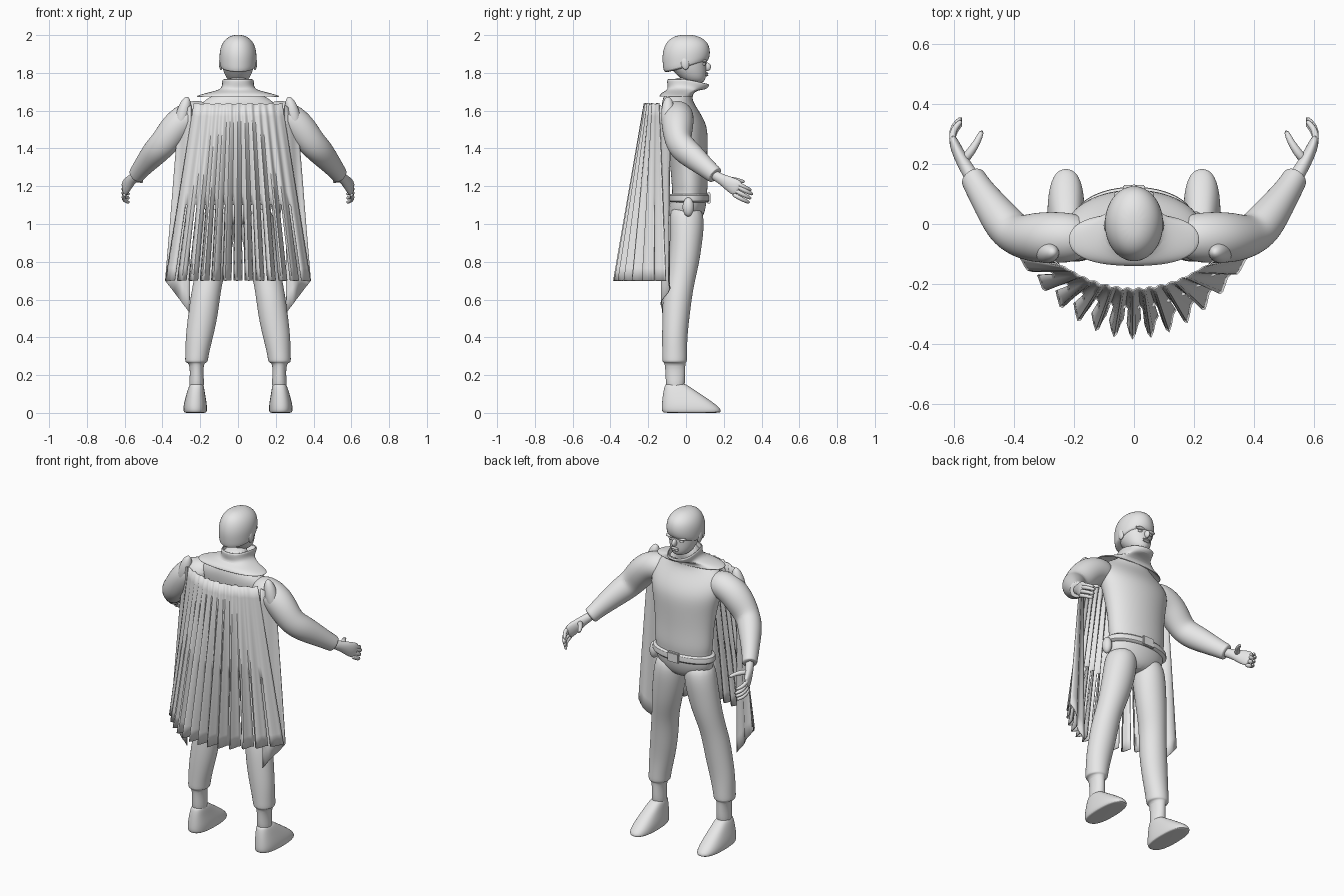
import bpy, bmesh, math
from mathutils import Vector, Matrix, Euler

cube = bpy.data.objects.get("Cube")
if cube:
    bpy.data.objects.remove(cube, do_unlink=True)

grey = bpy.data.materials.new("light grey")
grey.use_nodes = True
grey.diffuse_color = (.8, .8, .8, 1)
grey.node_tree.nodes["Principled BSDF"].inputs["Base Color"].default_value = grey.diffuse_color


def finish(name, bm, mirror=False, smooth=0, thick=0):
    """Turn a bmesh into a shaded object with its modifiers."""
    bmesh.ops.recalc_face_normals(bm, faces=bm.faces)
    mesh = bpy.data.meshes.new(name)
    bm.to_mesh(mesh)
    bm.free()
    mesh.materials.append(grey)
    obj = bpy.data.objects.new(name, mesh)
    bpy.context.collection.objects.link(obj)
    if mirror:
        obj.modifiers.new("Mirror", 'MIRROR').use_mirror_merge = False
    if smooth:
        sub = obj.modifiers.new("Subdivision", 'SUBSURF')
        sub.levels = sub.render_levels = smooth
    if thick:
        obj.modifiers.new("Solidify", 'SOLIDIFY').thickness = thick
    bpy.ops.object.select_all(action='DESELECT')
    obj.select_set(True)
    bpy.context.view_layer.objects.active = obj
    bpy.ops.object.shade_smooth_by_angle(angle=math.radians(50))
    return obj


def loft(name, rows, level=True, power=1, bend=None, caps=True, sides=16, smooth=2, **options):
    """Skin rings (x, y, z, radius a, radius b), level or square to the path."""
    bm = bmesh.new()
    centres = [Vector(r[:3]) for r in rows]
    rings = []
    for i, row in enumerate(rows):
        a, b = Vector((1, 0, 0)), Vector((0, 1, 0))
        if not level:
            t = (centres[min(i + 1, len(rows) - 1)] - centres[max(i - 1, 0)]).normalized()
            a = t.cross(Vector((0, 0, 1))).normalized()
            b = a.cross(t)
        ring = []
        for k in range(sides):
            c, s = math.cos(math.tau * k / sides), math.sin(math.tau * k / sides)
            c, s = (math.copysign(abs(w) ** power, w) for w in (c, s))
            p = centres[i] + a * c * row[3] + b * s * row[4]
            ring.append(bm.verts.new(bend(p) if bend else p))
        rings.append(ring)
    for low, high in zip(rings, rings[1:]):
        for k in range(sides):
            n = (k + 1) % sides
            bm.faces.new((low[k], low[n], high[n], high[k]))
    if caps:
        bm.faces.new(rings[0])
        bm.faces.new(rings[-1])
    return finish(name, bm, smooth=smooth, **options)


def ellipsoid(name, centre, radii, turn=(0, 0, 0), **options):
    bm = bmesh.new()
    frame = Matrix.LocRotScale(Vector(centre), Euler(turn), Vector(radii))
    bmesh.ops.create_uvsphere(bm, u_segments=24, v_segments=14, radius=1, matrix=frame)
    return finish(name, bm, **options)


def sheet(name, shape, columns, rows, keep=lambda i, j: True, **options):
    """Cloth grid from shape(u, v), leaving out cells that keep rejects."""
    bm = bmesh.new()
    grid = [[bm.verts.new(shape(i / columns, j / rows)) for j in range(rows + 1)]
            for i in range(columns + 1)]
    for i in range(columns):
        for j in range(rows):
            if keep(i, j):
                bm.faces.new((grid[i][j], grid[i + 1][j], grid[i + 1][j + 1], grid[i][j + 1]))
    bmesh.ops.delete(bm, geom=[v for v in bm.verts if not v.link_faces], context='VERTS')
    return finish(name, bm, **options)


# Body
loft("torso", [
    (0, 0, .99, .07, .06), (0, 0, 1.04, .17, .095), (0, .01, 1.1, .19, .1),
    (0, .02, 1.16, .18, .092), (0, .02, 1.2, .19, .098), (0, .015, 1.3, .19, .098),
    (0, .005, 1.42, .205, .112), (0, 0, 1.52, .23, .118), (0, -.03, 1.6, .24, .1),
    (0, -.05, 1.66, .18, .08), (0, -.03, 1.71, .075, .07), (0, -.01, 1.78, .062, .065)])
loft("leg", [
    (.09, 0, 1.1, .08, .08), (.1, .005, 1.02, .094, .095), (.113, .002, .92, .096, .088),
    (.135, -.01, .8, .088, .083), (.158, -.028, .7, .078, .077), (.172, -.044, .62, .08, .078),
    (.188, -.054, .5, .08, .073), (.205, -.06, .4, .074, .068), (.217, -.06, .31, .063, .067),
    (.22, -.06, .272, .062, .067), (.22, -.06, .267, .055, .06), (.22, -.058, .26, .038, .055),
    (.218, -.056, .2, .036, .053), (.22, -.056, .1, .045, .05)], mirror=True)
loft("shoe", [
    (.226, .03, 0, .05, .14), (.226, .03, .002, .062, .157), (.227, .028, .02, .064, .16),
    (.226, .012, .05, .062, .142), (.224, -.022, .1, .05, .102),
    (.22, -.052, .145, .04, .062), (.22, -.055, .155, .03, .05)], power=.8, mirror=True)

# Arms and cuffs
loft("sleeve", [
    (.15, -.045, 1.57, .07, .07), (.22, -.045, 1.58, .086, .085), (.29, -.045, 1.55, .088, .088),
    (.345, -.045, 1.49, .082, .085), (.39, -.04, 1.43, .07, .078), (.425, -.01, 1.395, .072, .076),
    (.47, .05, 1.345, .06, .066), (.515, .115, 1.29, .047, .052), (.535, .15, 1.262, .044, .048),
    (.538, .155, 1.258, .042, .046), (.54, .157, 1.256, .028, .03)], level=False, mirror=True)
loft("palm", [
    (.53, .14, 1.265, .026, .028), (.555, .18, 1.242, .024, .027), (.575, .215, 1.222, .022, .036),
    (.597, .26, 1.195, .019, .046), (.603, .285, 1.182, .012, .04)], level=False, mirror=True)
for i, finger in enumerate(("index", "middle", "ring", "little")):
    drop, short = .022 * i, .009 * abs(i - 1)
    loft(finger + "_finger", [
        (.598, .262 - short, 1.225 - drop, .012, .012),
        (.608, .295 - short, 1.208 - drop, .013, .013),
        (.602, .328 - short, 1.19 - drop, .012, .012),
        (.572, .357 - short, 1.178 - drop, .009, .009)],
        level=False, sides=8, smooth=1, mirror=True)
loft("thumb", [
    (.57, .21, 1.23, .018, .018), (.545, .24, 1.236, .016, .016),
    (.522, .275, 1.232, .013, .013), (.505, .315, 1.222, .009, .009)],
    level=False, sides=8, smooth=1, mirror=True)

# Head and face
loft("head", [
    (0, .05, 1.745, .03, .04), (0, .04, 1.765, .058, .064), (0, .024, 1.8, .076, .086),
    (0, .006, 1.84, .088, .104), (0, 0, 1.89, .092, .112), (0, 0, 1.95, .08, .1),
    (0, 0, 1.985, .04, .06)])
loft("hair", [
    (0, 0, 1.828, .085, .1), (0, 0, 1.834, .097, .121), (0, .002, 1.87, .1, .128),
    (0, 0, 1.91, .1, .129), (0, 0, 1.95, .09, .118), (0, -.002, 1.983, .065, .09),
    (0, 0, 2.002, .025, .04)],
    bend=lambda p: p + Vector((0, 0, (.26 * p.y + .1 * p.x * max(p.y, 0) / .12) * (2.002 - p.z) / .17)))
ellipsoid("nose", (0, .11, 1.832), (.013, .022, .023), turn=(.3, 0, 0))
ellipsoid("ear", (.09, -.005, 1.85), (.011, .022, .034), turn=(.15, 0, 0), mirror=True)
ellipsoid("brow", (.035, .098, 1.862), (.032, .014, .009), mirror=True)
ellipsoid("eye", (.034, .095, 1.846), (.017, .009, .008), mirror=True)
for lip, z in (("upper_lip", 1.798), ("lower_lip", 1.788)):
    ellipsoid(lip, (0, .108, z), (.024, .01, .006))

# High collar flowing into a shoulder yoke
loft("collar", [
    (0, .012, 1.767, .08, .108), (0, .012, 1.762, .087, .116), (0, .005, 1.735, .084, .105),
    (0, -.012, 1.71, .098, .085), (0, -.045, 1.695, .165, .087), (0, -.052, 1.68, .222, .09),
    (0, -.052, 1.674, .222, .09)],
    power=.85, caps=False, thick=.006,
    bend=lambda p: p - Vector((0, 0, .22 * max(p.y, 0) * (p.z > 1.72))))

# Belt, buckle and pouch
loft("belt", [
    (0, .018, 1.112, .192, .1), (0, .018, 1.117, .203, .108), (0, .018, 1.157, .2, .106),
    (0, .018, 1.162, .188, .098)], smooth=1, sides=32)
bm = bmesh.new()
bmesh.ops.create_cube(bm, size=1, matrix=Matrix.LocRotScale(
    Vector((0, .12, 1.137)), None, Vector((.075, .02, .058))))
bmesh.ops.bevel(bm, geom=bm.edges[:], offset=.004, segments=2, affect='EDGES')
finish("buckle", bm)
ellipsoid("belt_pouch", (.205, .012, 1.09), (.026, .03, .05))

# Pleated cape, cut into hanging strips below the slits
STRIPS, STEP, ROWS = 13, 6, 14


def cape_shape(u, v):
    s = 2 * u - 1
    arc = 1 - s * s
    x = s * (.235 + .15 * v)
    y = -.145 - .075 * arc + v * (.045 - .165 * arc)
    fold = math.cos(math.tau * (u * STRIPS - .42))
    out = Vector((s, -.7 * (1.2 - s * s))).normalized() * fold * (.004 + .03 * v)
    ripple = .003 * math.sin(u * STRIPS * 4) * (1 - v)
    return x + out.x * .4 * (1 - abs(s)), y + out.y - .012 * v, 1.637 - .937 * v + ripple


sheet("cape", cape_shape, STRIPS * STEP - 1, ROWS, thick=.005,
      keep=lambda i, j: j < ROWS * .57 or i % STEP != STEP - 1)


# Side drapes ending in points, with their shoulder lobes
def drape_shape(u, v):
    x = (1 - u) * (.25 + .006 * v) + u * (.315 + .07 * v)
    y = -.14 + .055 * u + .012 * v * math.cos(u * 9)
    return x, y, 1.63 - v * (1.1 - .17 * u) - .05 * u * (1 - v)


sheet("side_drape", drape_shape, 8, 12, mirror=True, thick=.005)
ellipsoid("shoulder_lobe", (.292, -.095, 1.578), (.036, .036, .098), turn=(0, -.25, 0), mirror=True)
